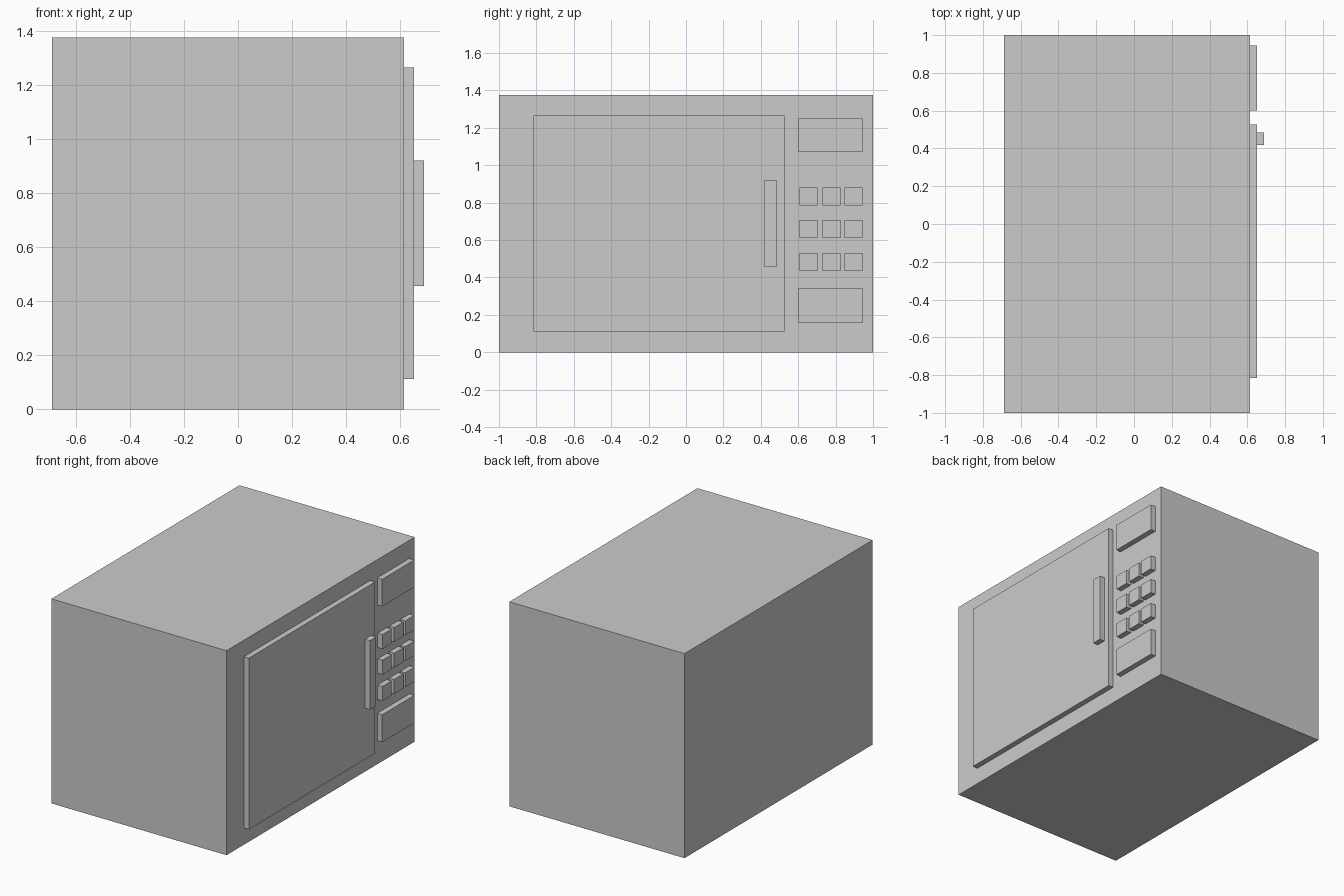
import bpy
import bmesh
from mathutils import Matrix, Vector

if "Cube" in bpy.data.objects:
    bpy.data.objects.remove(bpy.data.objects["Cube"])


def box(name, x, y, z):
    """Box spanning the given (min, max) ranges."""
    spans = (x, y, z)
    centre = Vector([(a + b) / 2 for a, b in spans])
    size = Vector([b - a for a, b in spans])
    bm = bmesh.new()
    bmesh.ops.create_cube(bm, size=1, matrix=Matrix.Diagonal(size.to_4d()))
    mesh = bpy.data.meshes.new(name)
    bm.to_mesh(mesh)
    bm.free()
    obj = bpy.data.objects.new(name, mesh)
    obj.location = centre
    bpy.context.collection.objects.link(obj)
    return obj


FACE, RAISED, OUTER = 0.615, 0.652, 0.689
raised = (FACE, RAISED)

# Oven body
box("body", (-0.689, FACE), (-1, 1), (0, 1.376))

# Door and its handle
box("door", raised, (-0.815, 0.527), (0.112, 1.265))
box("door_handle", (RAISED, OUTER), (0.419, 0.485), (0.457, 0.921))

# Display above the keypad, opening button below it
box("display_panel", raised, (0.602, 0.944), (1.072, 1.254))
box("open_button", raised, (0.602, 0.944), (0.158, 0.343))

# Keypad, three by three
KEY = 0.097
for row, z in enumerate((0.435, 0.611, 0.784)):
    for col, y in enumerate((0.606, 0.729, 0.847)):
        box(f"key_{row}_{col}", raised, (y, y + KEY), (z, z + KEY))
